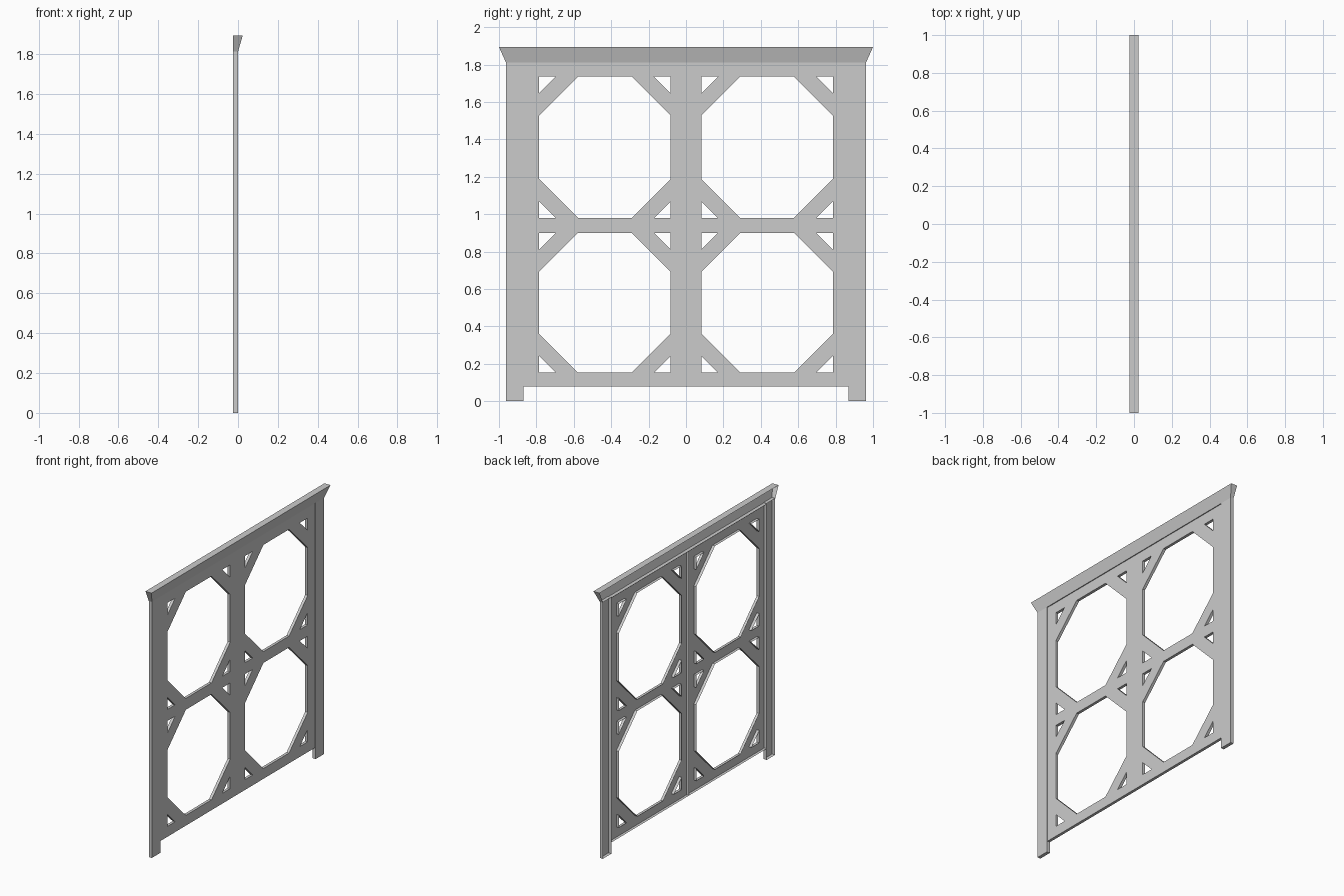
import bpy, bmesh

if "Cube" in bpy.data.objects:
    bpy.data.objects.remove(bpy.data.objects["Cube"])

BACK, FACE, DOOR, LIP = -0.024, 0.0, -0.004, 0.024


def link(name, bm):
    mesh = bpy.data.meshes.new(name)
    bm.to_mesh(mesh)
    bm.free()
    obj = bpy.data.objects.new(name, mesh)
    bpy.context.collection.objects.link(obj)
    return obj


def shell(name, loops, x):
    """Open-backed panel: a front face with holes, and a wall along every edge."""
    bm = bmesh.new()
    edges = []
    for loop in loops:
        vs = [bm.verts.new((x, y, z)) for y, z in loop]
        edges += [bm.edges.new((vs[i - 1], vs[i])) for i in range(len(vs))]
    bmesh.ops.triangle_fill(bm, edges=edges, use_beauty=True, normal=(1, 0, 0))
    walls = bmesh.ops.extrude_edge_only(bm, edges=edges)
    for v in walls["geom"]:
        if isinstance(v, bmesh.types.BMVert):
            v.co.x = BACK
    bmesh.ops.recalc_face_normals(bm, faces=bm.faces[:])
    front = max(bm.faces, key=lambda f: f.calc_center_median().x)
    if front.normal.x < 0:
        bmesh.ops.reverse_faces(bm, faces=bm.faces[:])
    return link(name, bm)


def rect(y0, y1, z0, z1):
    return [(y0, z0), (y1, z0), (y1, z1), (y0, z1)]


def pane_holes(y0, y1, z0, z1, cut=0.208, tri=0.088):
    """Octagonal opening plus the small triangles left behind the corner braces."""
    octagon = [(y0 + cut, z0), (y1 - cut, z0), (y1, z0 + cut), (y1, z1 - cut),
               (y1 - cut, z1), (y0 + cut, z1), (y0, z1 - cut), (y0, z0 + cut)]
    holes = [octagon]
    for y, sy in ((y0, 1), (y1, -1)):
        for z, sz in ((z0, 1), (z1, -1)):
            # the triangle sits inside the octagon's cut corner
            holes.append([(y, z), (y + sy * tri, z), (y, z + sz * tri)])
    return holes


for side, s in (("left", -1), ("right", 1)):
    # lattice leaf
    loops = [rect(0, 0.868, 0.08, 1.81)]
    loops += pane_holes(0.082, 0.785, 0.98, 1.735)
    loops += pane_holes(0.082, 0.785, 0.153, 0.90)
    # two octagons per leaf share the same width
    loops = [[(s * y, z) for y, z in loop] for loop in loops]
    shell(side + "_lattice_leaf", loops, DOOR)
    # side post
    shell(side + "_post", [[(s * y, z) for y, z in rect(0.868, 0.963, 0, 1.815)]], FACE)

# flared header: front, ends, top and the underside between the posts
bm = bmesh.new()
W, T, Z0, Z1 = 0.963, 1.0, 1.812, 1.894
pt = lambda x, y, z: bm.verts.new((x, y, z))
fl, fr = pt(FACE, -W, Z0), pt(FACE, W, Z0)
bl, br = pt(BACK, -W, Z0), pt(BACK, W, Z0)
tfl, tfr = pt(LIP, -T, Z1), pt(LIP, T, Z1)
tbl, tbr = pt(BACK, -T, Z1), pt(BACK, T, Z1)
for f in ((fl, fr, tfr, tfl), (bl, fl, tfl, tbl), (fr, br, tbr, tfr), (tfl, tfr, tbr, tbl)):
    bm.faces.new(f)
under = [pt(x, y, Z0) for x, y in ((FACE, -0.868), (BACK, -0.868), (BACK, 0.868), (FACE, 0.868))]
bm.faces.new(under)
link("flared_header", bm)
